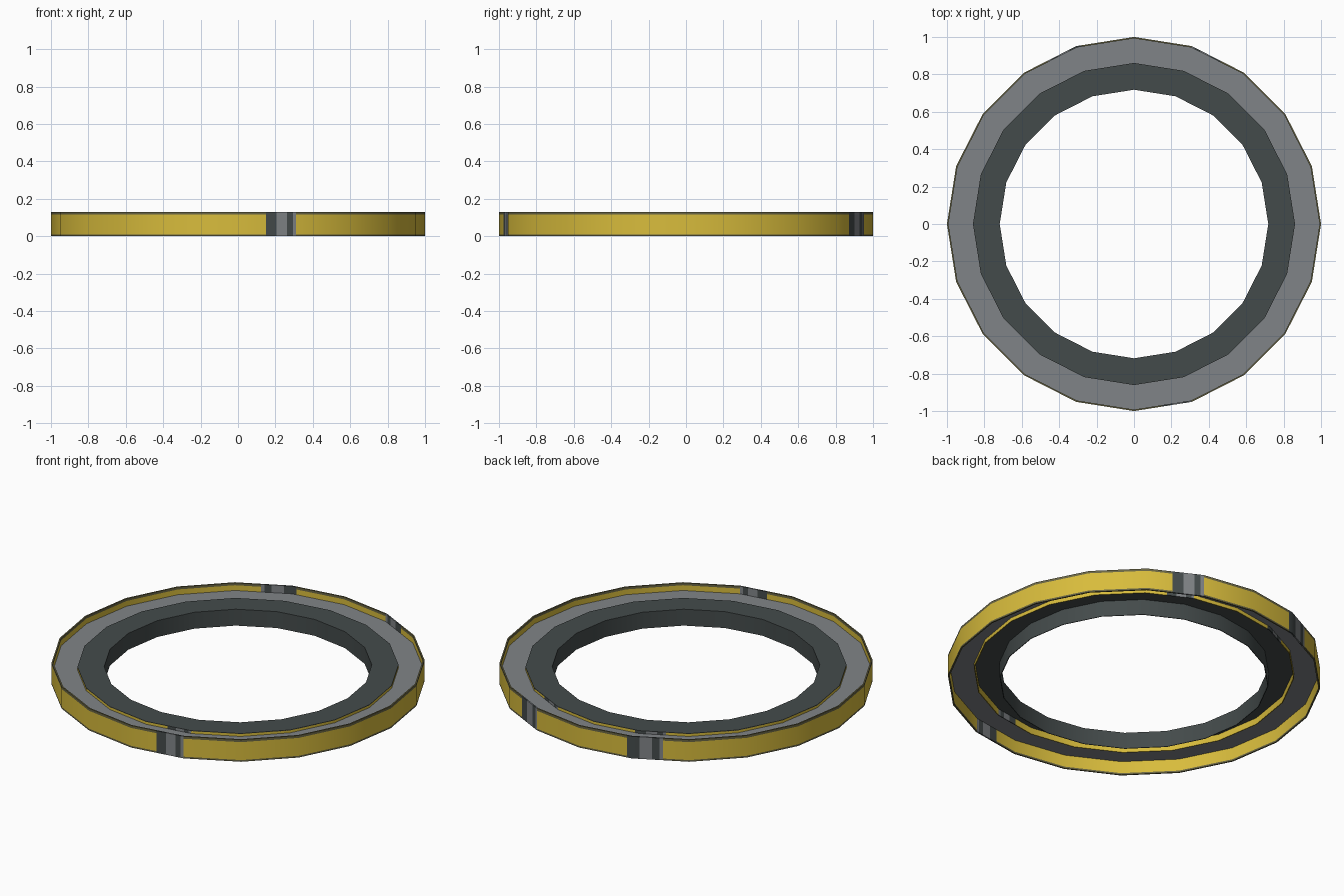
import bpy, math

if "Cube" in bpy.data.objects:
    bpy.data.objects.remove(bpy.data.objects["Cube"])

SIDES = 20
STEP = 360 / SIDES


def lin(c):
    c /= 255
    return c / 12.92 if c <= 0.04045 else ((c + 0.055) / 1.055) ** 2.4


def material(name, r, g, b):
    m = bpy.data.materials.new(name)
    m.diffuse_color = (lin(r), lin(g), lin(b), 1)
    m.use_nodes = True
    m.node_tree.nodes["Principled BSDF"].inputs["Base Color"].default_value = m.diffuse_color
    return m


MATS = [material("yellow", 216, 188, 60), material("mid_grey", 128, 132, 135),
        material("dark_slate", 68, 75, 75), material("olive_grey", 106, 102, 68)]
YELLOW, GREY, SLATE, OLIVE = range(4)

# Unpainted gaps in the yellow bands: start angle, width in degrees
GAPS = [(62, 10), (106.5, 11.3), (278.7, 9.3)]
STRIPES = [(0, 0.35, SLATE), (0.35, 0.7, GREY), (0.7, 0.9, SLATE), (0.9, 1, GREY)]


def gap_colour(angle):
    for start, width in GAPS:
        t = (angle - start) / width
        for a, b, colour in STRIPES:
            if a <= t < b:
                return colour
    return None


def lathe(name, profile, colour_rule, gaps=False):
    """Sweep a closed (radius, z) profile round a 20-sided ring."""
    angles = {i * STEP for i in range(SIDES)}
    if gaps:
        for start, width in GAPS:
            angles |= {start + width * s[0] for s in STRIPES} | {start + width}
    angles = sorted(angles)
    n, k = len(angles), len(profile)
    verts, faces, cols = [], [], []
    for a in angles:
        # keep in-between points on the straight polygon side
        f = math.cos(math.radians(STEP / 2)) / math.cos(math.radians(a % STEP - STEP / 2))
        c, s = math.cos(math.radians(a)), math.sin(math.radians(a))
        verts += [(r * f * c, r * f * s, z) for r, z in profile]
    for i in range(n):
        j = (i + 1) % n
        mid = (angles[i] + (angles[j] if j else 360)) / 2
        for p in range(k):
            q = (p + 1) % k
            faces.append((i * k + p, j * k + p, j * k + q, i * k + q))
            cols.append(colour_rule(mid, (profile[p][1] + profile[q][1]) / 2))
    me = bpy.data.meshes.new(name)
    me.from_pydata(verts, [], faces)
    for m in MATS:
        me.materials.append(m)
    for poly, c in zip(me.polygons, cols):
        poly.material_index = c
    ob = bpy.data.objects.new(name, me)
    bpy.context.collection.objects.link(ob)
    bpy.ops.object.select_all(action='DESELECT')
    ob.select_set(True)
    bpy.context.view_layer.objects.active = ob
    bpy.ops.object.shade_smooth_by_angle(angle=math.radians(35))
    return ob


def outer_colour(angle, z):
    g = gap_colour(angle)
    if g is not None:
        return g
    return YELLOW if 0.01 < z < 0.116 else OLIVE


def inner_colour(angle, z):
    g = gap_colour(angle)
    return YELLOW if g is None else g


# Outer wall: thin painted band with darker rims (counter-clockwise profile)
lathe("outer_wall", [(0.992, 0), (1, 0), (1, 0.01), (1, 0.116), (1, 0.13),
                     (0.992, 0.13), (0.992, 0.116), (0.992, 0.01)], outer_colour, True)

# Recessed walkway between the two bands
lathe("walkway", [(0.858, 0.081), (0.994, 0.081), (0.994, 0.085), (0.858, 0.085)],
      lambda a, z: GREY)

# Inner painted band under the raised rim
lathe("inner_band", [(0.856, 0.06), (0.861, 0.06), (0.861, 0.1), (0.856, 0.1)],
      inner_colour, True)

# Raised inner rim: flat top with a lip hanging down round the hole
lathe("inner_rim", [(0.718, 0.005), (0.722, 0.005), (0.722, 0.098), (0.861, 0.098),
                    (0.861, 0.102), (0.718, 0.102)], lambda a, z: SLATE)
